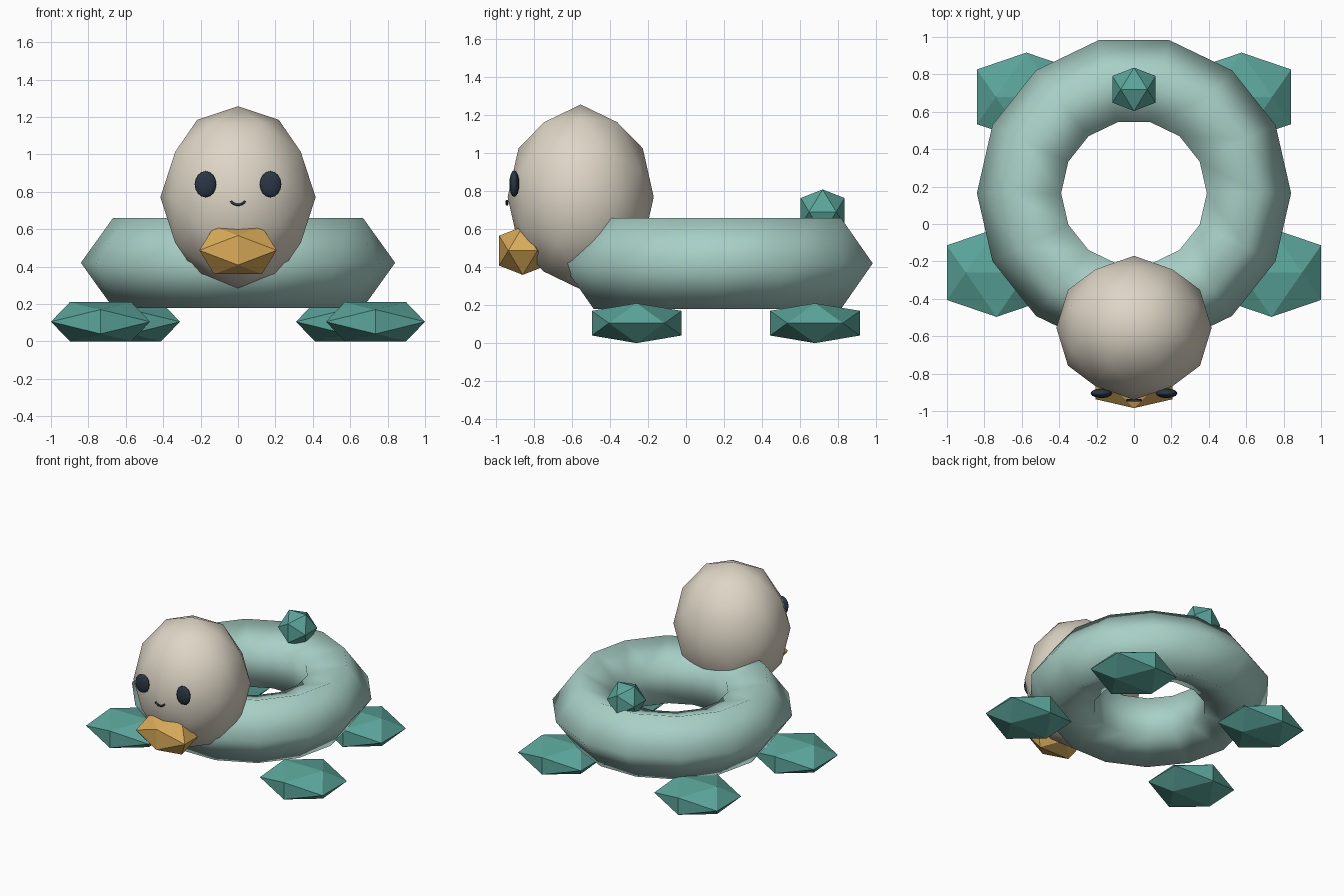
import bpy, bmesh, math
from mathutils import Vector

if "Cube" in bpy.data.objects:
    bpy.data.objects.remove(bpy.data.objects["Cube"])


def material(name, hex_code):
    lin = []
    for i in (0, 2, 4):
        c = int(hex_code[i:i + 2], 16) / 255
        lin.append(c / 12.92 if c <= 0.04045 else ((c + 0.055) / 1.055) ** 2.4)
    m = bpy.data.materials.new(name)
    m.diffuse_color = (*lin, 1)
    m.use_nodes = True
    m.node_tree.nodes["Principled BSDF"].inputs["Base Color"].default_value = m.diffuse_color
    return m


MINT = material("pale mint", "A8D0C6")
TEAL = material("teal", "5AA59A")
CREAM = material("cream", "DED6C6")
GOLD = material("gold", "D9AB58")
DARK = material("dark slate", "2A3644")


def ico(name, loc, radii, mat, detail=0):
    """Axis-aligned icosahedron, optionally subdivided into a smooth ball."""
    bm = bmesh.new()
    t = (1 + math.sqrt(5)) / 2
    for a in (-1, 1):
        for b in (-t, t):
            for co in ((a, 0, b), (0, b, a), (b, a, 0)):
                bm.verts.new(Vector(co).normalized())
    bmesh.ops.convex_hull(bm, input=bm.verts[:])
    for _ in range(detail):
        bmesh.ops.subdivide_edges(bm, edges=bm.edges[:], cuts=1, use_grid_fill=True)
        for v in bm.verts:
            v.co.normalize()
    for v in bm.verts:
        v.co = Vector([c * r for c, r in zip(v.co, radii)])
    bmesh.ops.recalc_face_normals(bm, faces=bm.faces[:])
    for f in bm.faces:
        f.smooth = detail > 0
    me = bpy.data.meshes.new(name)
    bm.to_mesh(me)
    bm.free()
    me.materials.append(mat)
    ob = bpy.data.objects.new(name, me)
    ob.location = loc
    bpy.context.collection.objects.link(ob)
    return ob


def finish(name, mat):
    ob = bpy.context.object
    ob.name = name
    ob.data.materials.append(mat)
    bpy.ops.object.shade_smooth()
    return ob


# ring body: 14 sides round, five-sided section
bpy.ops.mesh.primitive_torus_add(location=(0, 0.165, 0.42), major_segments=14,
                                 minor_segments=5, major_radius=0.591, minor_radius=0.249)
finish("ring_body", MINT).scale = (1, 1, 1.015)

# head, beak and tail
ico("head", (0, -0.555, 0.77), (0.415, 0.385, 0.487), CREAM, 1)
ico("beak", (0, -0.86, 0.487), (0.243, 0.146, 0.15), GOLD)
ico("tail", (0, 0.72, 0.692), (0.136, 0.136, 0.138), TEAL)

# feet and eyes, mirrored left and right
for side, s in (("left", -1), ("right", 1)):
    for end, x, y in (("front", 0.735, -0.26), ("back", 0.575, 0.68)):
        ico(f"{end}_{side}_foot", (s * x, y, 0.105), (0.3115, 0.278, 0.1235), TEAL)
    bpy.ops.mesh.primitive_uv_sphere_add(segments=12, ring_count=8, radius=1,
                                         location=(s * 0.174, -0.905, 0.84))
    finish(f"{side}_eye", DARK).scale = (0.058, 0.026, 0.07)

# smile: thin curved tube
cu = bpy.data.curves.new("smile", "CURVE")
cu.dimensions = "3D"
cu.bevel_depth = 0.007
cu.bevel_resolution = 1
cu.use_fill_caps = True
sp = cu.splines.new("POLY")
sp.points.add(8)
for i, p in enumerate(sp.points):
    a = math.radians(-150 + 15 * i)
    p.co = (0.044 * math.cos(a), -0.943, 0.77 + 0.04 * math.sin(a), 1)
cu.materials.append(DARK)
bpy.context.collection.objects.link(bpy.data.objects.new("smile", cu))
